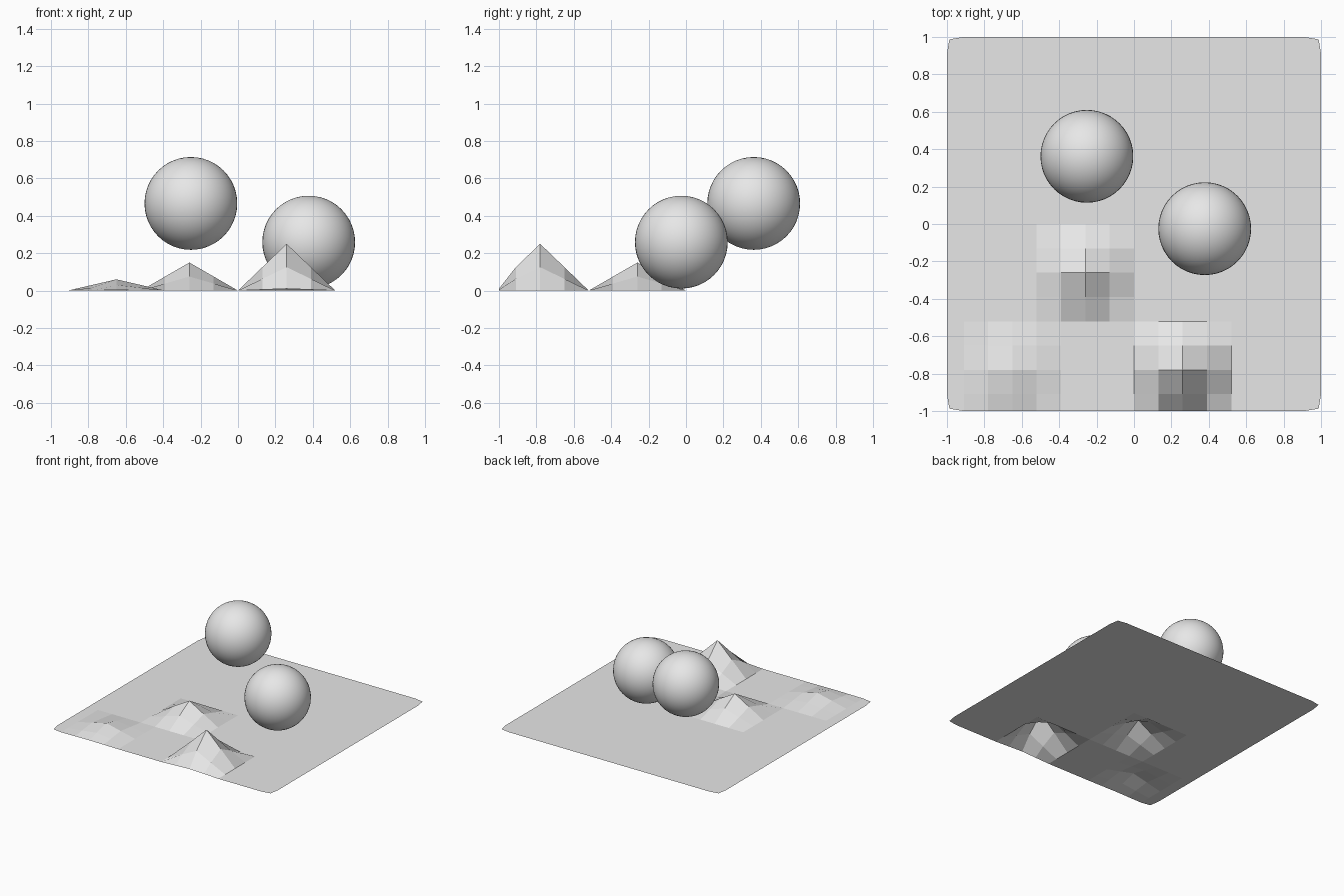
import bpy
import bmesh

cube = bpy.data.objects.get("Cube")
if cube:
    bpy.data.objects.remove(cube, do_unlink=True)

grey = bpy.data.materials.new("plain_grey")
grey.use_nodes = True
grey.diffuse_color = (0.8, 0.8, 0.8, 1)
grey.node_tree.nodes["Principled BSDF"].inputs["Base Color"].default_value = (0.8, 0.8, 0.8, 1)

STEP = 0.13   # spacing of the terrain grid
HALF = 8      # cells from the centre to the edge
# Peaks: grid column, grid row, height
PEAKS = [(-2, -2, 0.15), (2, -6, 0.25), (-5, -6, 0.06)]


def height(i, j):
    """Pyramid-like hills that fall to the ground over two cells."""
    z = sum(h * max(0, 1 - abs(i - a) / 2) * max(0, 1 - abs(j - b) / 2)
            for a, b, h in PEAKS)
    # The rim rises slightly beside a hill
    if j == -HALF:
        z = 0.08 * height(i, j + 1)
    return z


def rim(n):
    return max(-1, min(1, n * STEP))


# Terrain sheet with three hills and clipped corners
bm = bmesh.new()
span = range(-HALF, HALF + 1)
grid = {}
for i in span:
    for j in span:
        inset = 0.987 if abs(i) == HALF and abs(j) == HALF else 1
        grid[i, j] = bm.verts.new((rim(i) * inset, rim(j) * inset, height(i, j)))
for i in span[:-1]:
    for j in span[:-1]:
        bm.faces.new((grid[i, j], grid[i + 1, j], grid[i + 1, j + 1], grid[i, j + 1]))
mesh = bpy.data.meshes.new("terrain")
bm.to_mesh(mesh)
bm.free()
mesh.materials.append(grey)
terrain = bpy.data.objects.new("terrain", mesh)
bpy.context.collection.objects.link(terrain)


# Floating balls
def ball(name, centre):
    bpy.ops.mesh.primitive_uv_sphere_add(segments=48, ring_count=24, radius=0.248,
                                         location=centre)
    obj = bpy.context.object
    obj.name = name
    obj.data.materials.append(grey)
    bpy.ops.object.shade_smooth()


ball("upper_ball", (-0.252, 0.362, 0.466))
ball("lower_ball", (0.378, -0.025, 0.259))
